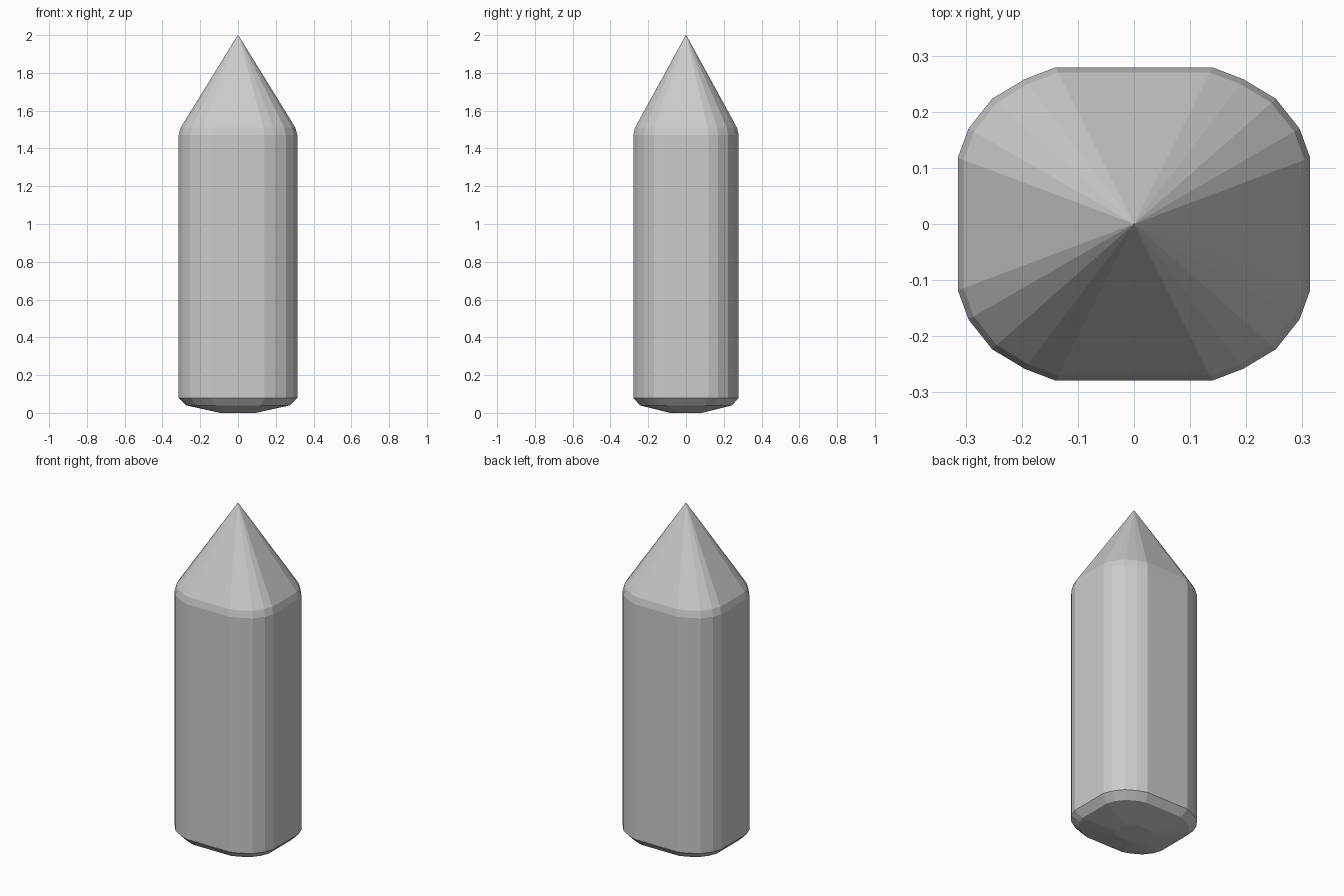
import bpy, bmesh

if "Cube" in bpy.data.objects:
    bpy.data.objects.remove(bpy.data.objects["Cube"])

# Rounded-rectangle cross-section: one quadrant, mirrored to a full loop
quad = [(0.314, 0.118), (0.295, 0.17), (0.253, 0.223), (0.195, 0.258), (0.14, 0.279)]
section = (quad + [(-x, y) for x, y in reversed(quad)]
           + [(-x, -y) for x, y in quad] + [(x, -y) for x, y in reversed(quad)])

# Height and section scale, from the bottom cap to the pointed tip
levels = [(0.0, 0.3), (0.04, 0.875), (0.08, 1.0), (1.47, 1.0),
          (1.51, 0.968), (1.995, 0.014)]

bm = bmesh.new()
rings = [[bm.verts.new((x * s, y * s, z)) for x, y in section] for z, s in levels]
n = len(section)

# Side walls
for low, high in zip(rings, rings[1:]):
    for i in range(n):
        j = (i + 1) % n
        bm.faces.new((low[i], low[j], high[j], high[i]))

# Flat underside and tip
bm.faces.new(reversed(rings[0]))
tip = bm.verts.new((0, 0, 2.0))
for i in range(n):
    bm.faces.new((rings[-1][i], rings[-1][(i + 1) % n], tip))

bmesh.ops.recalc_face_normals(bm, faces=bm.faces)
mesh = bpy.data.meshes.new("pointed_post")
bm.to_mesh(mesh)
bm.free()
bpy.context.collection.objects.link(bpy.data.objects.new("pointed_post", mesh))
